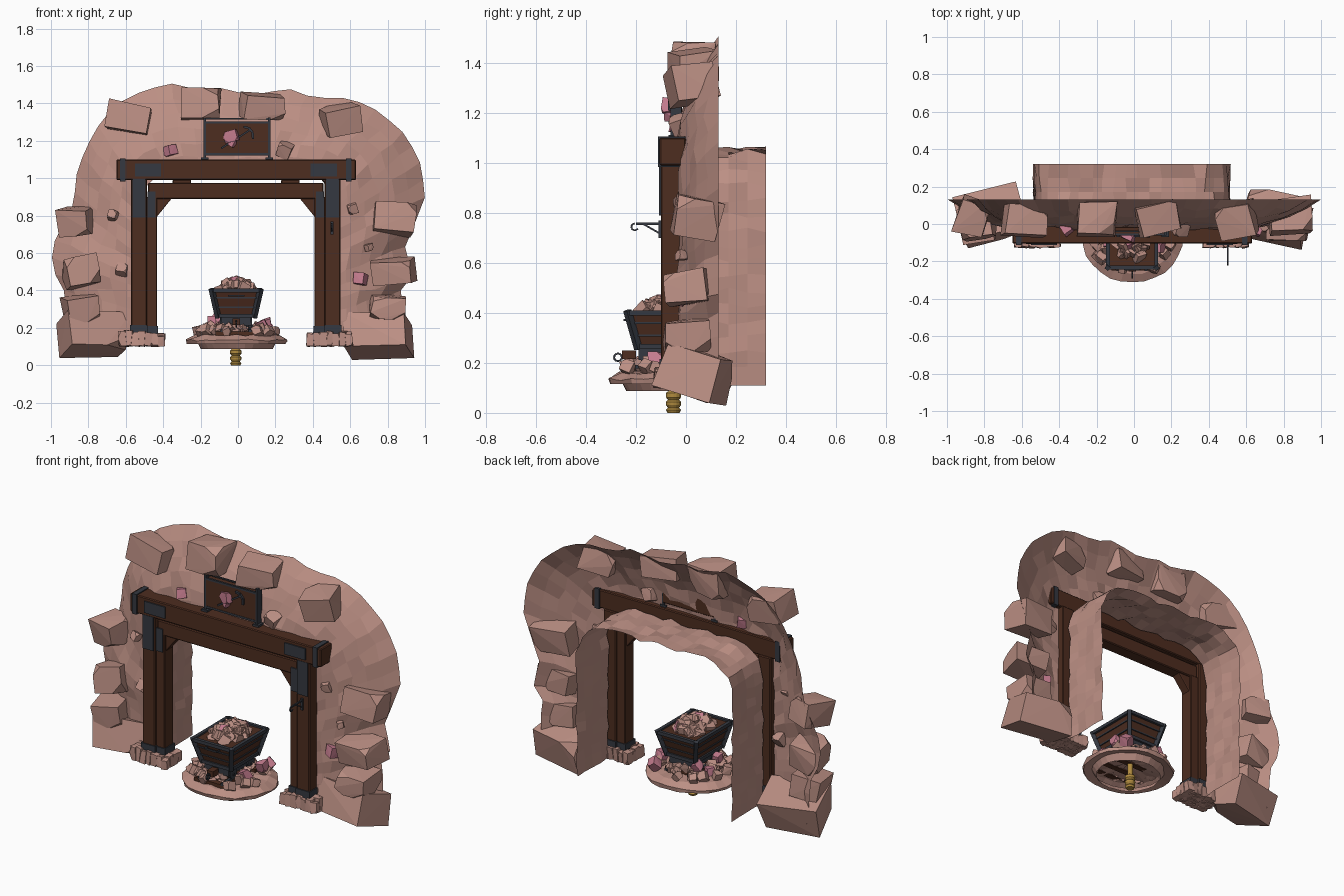
import bpy, bmesh, math, random
from mathutils import Vector, Matrix, Euler

if "Cube" in bpy.data.objects:
    bpy.data.objects.remove(bpy.data.objects["Cube"])

random.seed(7)
R = random.uniform
CX = -0.012  # centre line of the timber frame


def material(name, rgb):
    m = bpy.data.materials.new(name)
    m.diffuse_color = (*rgb, 1)
    m.use_nodes = True
    m.node_tree.nodes["Principled BSDF"].inputs["Base Color"].default_value = m.diffuse_color
    return m


ROCK = material("dusty_rock", (0.50, 0.275, 0.23))
WOOD = material("dark_timber", (0.075, 0.026, 0.014))
IRON = material("blue_black_iron", (0.035, 0.04, 0.052))
ORE = material("pink_ore", (0.55, 0.2, 0.27))
BRASS = material("brass", (0.44, 0.26, 0.05))


def make(name, bm, mat, bevel=0):
    me = bpy.data.meshes.new(name)
    bm.to_mesh(me)
    bm.free()
    me.materials.append(mat)
    ob = bpy.data.objects.new(name, me)
    bpy.context.collection.objects.link(ob)
    if bevel:
        b = ob.modifiers.new("worn_edges", 'BEVEL')
        b.width, b.segments = bevel, 1
    return ob


def box(bm, x0, x1, y0, y1, z0, z1):
    m = Matrix.Translation(((x0 + x1) / 2, (y0 + y1) / 2, (z0 + z1) / 2)) @ Matrix.Diagonal((x1 - x0, y1 - y0, z1 - z0, 1))
    bmesh.ops.create_cube(bm, size=1, matrix=m)


def bar(bm, a, b, w, d=None):
    a, b = Vector(a), Vector(b)
    v = b - a
    rot = v.to_track_quat('Z', 'Y').to_matrix().to_4x4()
    bmesh.ops.create_cube(bm, size=1, matrix=Matrix.Translation((a + b) / 2) @ rot @ Matrix.Diagonal((w, d or w, v.length, 1)))


def stone(bm, x, y, z, sx, sy, sz, turn=0.3, chip=0.3, rot=None):
    """Chipped block: convex hull of a jittered box with some corners cut off."""
    rot = Euler(rot or (R(-turn, turn), R(-turn, turn), R(-turn, turn) * 1.5)).to_matrix()
    pts = []
    for i in (-1, 1):
        for j in (-1, 1):
            for k in (-1, 1):
                c = Vector((i, j, k)) * R(0.82, 1.0)
                if random.random() < chip:
                    for ax in range(3):
                        p = c.copy()
                        p[ax] *= R(0.1, 0.6)
                        pts.append(p)
                else:
                    pts.append(c)
    vs = [bm.verts.new(rot @ Vector((p.x * sx / 2, p.y * sy / 2, p.z * sz / 2)) + Vector((x, y, z))) for p in pts]
    res = bmesh.ops.convex_hull(bm, input=vs)
    bmesh.ops.delete(bm, geom=list({v for v in res['geom_interior'] if isinstance(v, bmesh.types.BMVert)}), context='VERTS')


def resample(pts, n):
    pts = [Vector(p) for p in pts]
    seg = [(b - a).length for a, b in zip(pts, pts[1:])]
    out = []
    for i in range(n):
        d, k = sum(seg) * i / (n - 1), 0
        while k < len(seg) - 1 and d > seg[k]:
            d -= seg[k]
            k += 1
        out.append(pts[k].lerp(pts[k + 1], min(1, d / seg[k])))
    return out


def loft(bm, rows, closed=False):
    vr = [[bm.verts.new(p) for p in r] for r in rows]
    n = len(rows[0])
    for a, b in zip(vr, vr[1:]):
        for i in range(n if closed else n - 1):
            j = (i + 1) % n
            bm.faces.new((a[i], a[j], b[j], b[i]))
    return vr


# rock facade: a sheet sweeping back from the opening to a ragged rim
outer = [(-.9, .12), (-.92, .25), (-.92, .38), (-.985, .5), (-1, .62), (-.96, .71), (-.88, .85), (-.86, 1.05),
         (-.77, 1.25), (-.66, 1.39), (-.55, 1.45), (-.37, 1.51), (-.2, 1.47), (-.1, 1.46), (-.07, 1.49), (.05, 1.44),
         (.27, 1.48), (.4, 1.43), (.6, 1.43), (.75, 1.36), (.9, 1.23), (.98, 1.07), (1, .9), (.93, .72),
         (.88, .6), (.95, .5), (.87, .4), (.89, .25), (.86, .12)]
inner = [(-.52, .11), (-.52, .88), (-.48, .98), (-.38, 1.04), (.38, 1.04), (.48, .98), (.52, .88), (.52, .11)]
N = 46
po, pi = resample(outer, N), resample(inner, N)
rows = []
for k in range(7):
    t = k / 6
    row = []
    for a, b in zip(pi, po):
        p = a.lerp(b, t)
        j = 0.01 if 0 < k < 6 else 0
        row.append((p.x + R(-j, j), -0.03 + 0.16 * t ** 2.1 + R(-j, j), p.y + R(-j, j)))
    rows.append(row)
bm = bmesh.new()
loft(bm, rows)
make("rock_facade", bm, ROCK)

# short tunnel lining behind the opening
rows = []
for k in range(5):
    y = 0.32 - 0.3 * k / 4
    row = []
    for i, p in enumerate(pi):
        end = i in (0, N - 1)
        row.append((p.x + CX + R(-.01, .01), y, p.y if end else p.y + 0.012 + R(-.014, .014)))
    rows.append(row)
bm = bmesh.new()
loft(bm, rows)
make("tunnel_lining", bm, ROCK)

# boulders set round the arch
bm = bmesh.new()
for x, y, z, sx, sy, sz in [
        (-.58, .02, 1.32, .25, .18, .16), (-.2, .025, 1.4, .22, .19, .18), (.13, .03, 1.385, .24, .18, .14),
        (.55, .02, 1.31, .2, .18, .15), (.83, .04, .78, .24, .19, .17), (.83, .0, .5, .24, .19, .14),
        (.8, .0, .31, .2, .19, .13), (-.86, .04, .77, .18, .2, .16),
        (-.84, .02, .5, .18, .2, .16), (-.84, .0, .3, .18, .2, .14)]:
    stone(bm, x, y, z, sx, sy, sz, 0.2)
# big base blocks, tipped back
stone(bm, -.765, .04, .16, .36, .26, .2, 0, 0.15, (-.3, .03, .25))
stone(bm, .755, .04, .16, .36, .26, .2, 0, 0.15, (-.3, -.03, -.2))
make("arch_boulders", bm, ROCK)

bm = bmesh.new()
for x, z, s in [(.25, 1.15, .08), (-.67, .8, .05), (-.62, .51, .065), (.61, .84, .055), (.7, .63, .04)]:
    stone(bm, x, -.02, z, s, s, s, 0.7)
make("facade_pebbles", bm, ROCK)
bm = bmesh.new()
for x, z, s in [(-.36, 1.15, .06), (.655, .46, .066)]:
    stone(bm, x, -.025, z, s, s, s, 0.4, 0.1)
make("facade_ore", bm, ORE)

# timber frame: double posts, lintel, under-beam, corner braces
wood, iron, feet = bmesh.new(), bmesh.new(), bmesh.new()
box(wood, CX - .638, CX + .642, -.105, .0, .99, 1.1)
box(wood, CX - .47, CX + .47, -.085, -.005, .89, .976)
for x in (-.3, .28):
    box(wood, x - .05, x + .05, -.07, -.02, .97, .992)
for s in (-1, 1):
    def sbox(b, xa, xb, *yz):
        xa, xb = sorted((CX + s * xa, CX + s * xb))
        box(b, xa, xb, *yz)
    sbox(wood, .475, .56, -.1, .01, .14, .995)
    sbox(wood, .42, .48, -.085, .0, .14, .9)
    # solid corner gusset
    vs = [wood.verts.new((CX + s * x, y, z)) for y in (-.075, -.015) for x, z in ((.425, .79), (.34, .895), (.425, .895))]
    bmesh.ops.convex_hull(wood, input=vs)
    # iron straps
    sbox(iron, .4, .54, -.112, -.104, 1.01, 1.08)
    sbox(iron, .59, .62, -.112, .006, .984, 1.106)
    sbox(iron, .482, .552, -.107, -.098, .79, .995)
    sbox(iron, .43, .472, -.092, -.083, .79, .93)
    sbox(iron, .472, .566, -.106, .016, .17, .215)
    sbox(iron, .415, .474, -.091, .004, .17, .21)
    # broken stone packed round the post feet
    for i in range(7):
        for j in range(4):
            h = R(.06, .08) + .015 * (i / 6 if s < 0 else .3)
            stone(feet, CX + s * (.4 + .205 * i / 6), -.105 + .11 * j / 3, .1 + h / 2, .042, .045, h, 0.14, 0.25)
make("timber_frame", wood, WOOD, 0.005)
make("iron_straps", iron, IRON)
make("post_foot_stones", feet, ROCK)

# lantern hook on the right post
bm = bmesh.new()
box(bm, .495, .51, -.11, -.1, .7, .77)
bar(bm, (.502, -.1, .757), (.502, -.2, .757), .009)
bar(bm, (.502, -.1, .715), (.502, -.17, .755), .007)
hook = [(.502, -.205 - .014 * math.sin(a), .744 + .014 * math.cos(a)) for a in [i * .7 for i in range(7)]]
for a, b in zip(hook, hook[1:]):
    bar(bm, a, b, .007)
make("lantern_hook", bm, IRON)

# sign board with a nugget and a pickaxe
bm = bmesh.new()
box(bm, -.18, .168, -.06, -.015, 1.125, 1.3)
make("sign_board", bm, WOOD, 0.004)
bm = bmesh.new()
for x in (-.178, .166):
    bar(bm, (x, -.04, 1.09), (x, -.04, 1.325), .013, .045)
    box(bm, x - .02, x + .02, -.07, -.015, 1.1, 1.112)
for z in (1.128, 1.298):
    bar(bm, (-.18, -.056, z), (.168, -.056, z), .012)
bar(bm, (-.18, -.04, 1.318), (.168, -.04, 1.318), .008)
pick = [(.03, 1.275), (.06, 1.268), (.078, 1.245), (.08, 1.21)]
for (xa, za), (xb, zb) in zip(pick, pick[1:]):
    bar(bm, (xa, -.066, za), (xb, -.066, zb), .012)
bar(bm, (.07, -.064, 1.262), (-.09, -.064, 1.16), .01)
make("sign_ironwork", bm, IRON)
bm = bmesh.new()
stone(bm, -.035, -.065, 1.225, .08, .04, .065, 0.35)
stone(bm, -.03, -.065, 1.19, .04, .03, .045, 0.5)
make("sign_nugget", bm, ORE)

# rubble mound: hollow lipped disc
MY = -.06
prof = [(.19, .088), (.215, .125), (.268, .115), (.272, .135), (.225, .16), (.1, .165), (.02, .168)]
rows = []
for k, (r, z) in enumerate(prof):
    row = []
    for i in range(28):
        a = i * math.tau / 28
        q = r * R(.97, 1.02)
        row.append((-.008 + q * math.cos(a), MY + q * .93 * math.sin(a), z + (R(-.006, .006) if k > 2 else 0)))
    rows.append(row)
bm = bmesh.new()
top = loft(bm, rows, True)[-1]
bm.faces.new(top)
make("ground_mound", bm, ROCK)

stones, nuggets = bmesh.new(), bmesh.new()
for i in range(60):
    a, r = R(0, math.tau), R(.1, .22)
    s = R(.03, .058)
    stone(stones, -.01 + r * math.cos(a), MY + .93 * r * math.sin(a), .16 + s * .4 + (.22 - r) * .25, s, s, s, 0.8)
for x, y, z, s in [(-.14, -.1, .235, .05), (.13, -.12, .21, .06), (-.12, .06, .24, .055), (.15, .02, .22, .06),
                   (.14, .1, .2, .06), (-.16, 0, .2, .05)]:
    stone(nuggets, x, y, z, s, s, s, 0.8)
# heap filling the cart
for i in range(55):
    a, r = R(0, math.tau), math.sqrt(R(0, 1))
    s = R(.04, .062)
    stone(nuggets if i % 18 == 4 else stones, -.01 + .085 * r * math.cos(a), -.065 + .125 * r * math.sin(a),
          .395 + .05 * (1 - r * r), s, s, s, 0.8)
make("loose_stones", stones, ROCK)
make("loose_ore", nuggets, ORE)

# short track under the cart
bm = bmesh.new()
for y in (-.23, -.14, -.05, .04):
    box(bm, -.12, .1, y - .018, y + .018, .16, .182)
make("track_sleepers", bm, WOOD)
bm = bmesh.new()
for x in (-.085, .065):
    box(bm, x - .008, x + .008, -.25, .1, .178, .192)
make("track_rails", bm, IRON)


# ore cart
def corners(z, grow=0):
    t = (z - .26) / .14
    hx, hy = .095 + .032 * t + grow, .125 + .04 * t + grow
    return [(-.01 + i * hx, -.065 + j * hy, z) for i, j in ((-1, -1), (1, -1), (1, 1), (-1, 1))]


bm = bmesh.new()
v = loft(bm, [corners(.26), corners(.40)], True)
bm.faces.new(v[0][::-1])
bm.faces.new(v[1])
box(bm, -.03, .01, -.255, -.2, .215, .25)
make("cart_body", bm, WOOD)
bm = bmesh.new()
for z, w in ((.40, .02), (.36, .008), (.31, .008), (.265, .02)):
    c = corners(z, .002)
    for i in range(4):
        bar(bm, c[i], c[(i + 1) % 4], w)
for a, b in zip(corners(.255, .002), corners(.41, .002)):
    bar(bm, a, b, .024)
box(bm, -.09, .07, -.19, .06, .212, .258)
for y in (-.15, .02):
    bar(bm, (-.1, y, .212), (.08, y, .212), .014)
    for x in (-.085, .065):
        m = Matrix.Translation((x, y, .222)) @ Matrix.Rotation(math.pi / 2, 4, 'Y')
        bmesh.ops.create_cone(bm, cap_ends=True, segments=12, radius1=.034, radius2=.034, depth=.02, matrix=m)
bar(bm, (-.05, -.245, .372), (.03, -.245, .372), .009)
for x in (-.05, .03):
    bar(bm, (x, -.245, .372), (x, -.215, .372), .008)
ring = [(-.01, -.272 + .016 * math.cos(a), .222 + .016 * math.sin(a)) for a in [i * math.tau / 10 for i in range(11)]]
for a, b in zip(ring, ring[1:]):
    bar(bm, a, b, .008)
make("cart_ironwork", bm, IRON)

# brass knob below the mound
bm = bmesh.new()
knob = [(.001, 0), (.024, 0), (.03, .012), (.022, .02), (.03, .032), (.031, .044), (.022, .052), (.03, .062),
        (.03, .08), (.016, .09), (.016, .165), (.001, .165)]
loft(bm, [[(-.012 + r * math.cos(i * math.tau / 16), -.05 + r * math.sin(i * math.tau / 16), z) for i in range(16)]
          for r, z in knob], True)
make("brass_knob", bm, BRASS)
